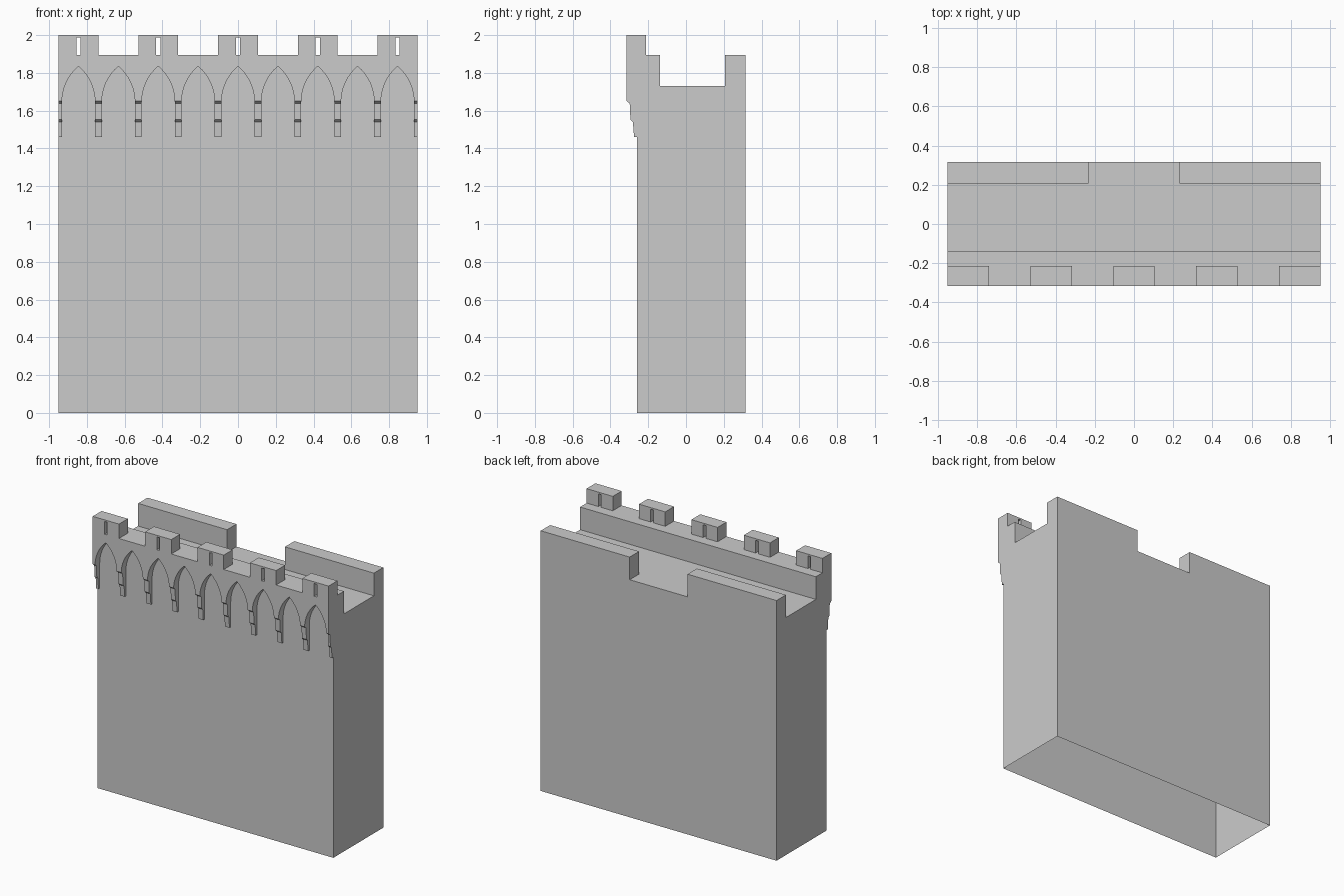
import bpy, bmesh, math

if "Cube" in bpy.data.objects:
    bpy.data.objects.remove(bpy.data.objects["Cube"])

HALF = 0.95            # half length of the wall
BAY = 2 * HALF / 9     # arch spacing, also merlon width


def prism(bm, points, axis, a, b):
    """Closed prism: a 2D profile extruded along x (points y,z) or y (points x,z)."""
    def place(p, t):
        return (t, p[0], p[1]) if axis == 'x' else (p[0], t, p[1])
    lo = [bm.verts.new(place(p, a)) for p in points]
    hi = [bm.verts.new(place(p, b)) for p in points]
    bm.faces.new(lo)
    bm.faces.new(hi[::-1])
    n = len(points)
    for i in range(n):
        j = (i + 1) % n
        bm.faces.new((lo[j], lo[i], hi[i], hi[j]))


def box(bm, x0, x1, y0, y1, z0, z1):
    prism(bm, [(x0, z0), (x1, z0), (x1, z1), (x0, z1)], 'y', y0, y1)


def finish(bm, name):
    bmesh.ops.recalc_face_normals(bm, faces=bm.faces)
    mesh = bpy.data.meshes.new(name)
    bm.to_mesh(mesh)
    bm.free()
    obj = bpy.data.objects.new(name, mesh)
    bpy.context.collection.objects.link(obj)
    return obj


# Wall body: side profile with stepped corbels, parapet, firing step and walkway
bm = bmesh.new()
prism(bm, [(-0.26, 0), (0.315, 0), (0.315, 1.895), (0.207, 1.895), (0.207, 1.73),
           (-0.138, 1.73), (-0.138, 1.895), (-0.213, 1.895), (-0.213, 2.0),
           (-0.315, 2.0), (-0.315, 1.652), (-0.298, 1.638), (-0.294, 1.552),
           (-0.281, 1.54), (-0.275, 1.46), (-0.26, 1.46)], 'x', -HALF, HALF)
wall = finish(bm, "castle_wall")

# Cutters
bm = bmesh.new()
# pointed arches between the corbels
hw, spring, rise = BAY / 2 - 0.018, 1.645, 0.19
radius = (hw * hw + rise * rise) / (2 * hw)
sweep = math.asin(rise / radius)
steps = 8
for i in range(9):
    cx = -HALF + (i + 0.5) * BAY
    side = [(hw - radius + radius * math.cos(sweep * k / steps),
             spring + radius * math.sin(sweep * k / steps)) for k in range(steps)]
    pts = [(cx + hw, 1.4)] + [(cx + x, z) for x, z in side] + [(cx, spring + rise)]
    pts += [(cx - x, z) for x, z in reversed(side)] + [(cx - hw, 1.4)]
    prism(bm, pts, 'y', -0.4, -0.26)
# gaps between merlons
for i in (1, 3, 5, 7):
    box(bm, -HALF + i * BAY, -HALF + (i + 1) * BAY, -0.4, -0.17, 1.895, 2.1)
# arrow slits through the merlons
for i in (0, 2, 4, 6, 8):
    cx = -HALF + (i + 0.5) * BAY
    box(bm, cx - 0.011, cx + 0.011, -0.4, -0.17, 1.895, 1.988)
# opening in the rear parapet
box(bm, -0.233, 0.233, 0.15, 0.4, 1.73, 2.1)
cutter = finish(bm, "cutter")
cutter.hide_render = True

mod = wall.modifiers.new("cut", 'BOOLEAN')
mod.operation = 'DIFFERENCE'
mod.solver = 'EXACT'
mod.object = cutter
bpy.context.view_layer.objects.active = wall
bpy.ops.object.modifier_apply(modifier=mod.name)
bpy.data.objects.remove(cutter)

# Open underside
bm = bmesh.new()
bm.from_mesh(wall.data)
bottom = [f for f in bm.faces if all(v.co.z < 1e-4 for v in f.verts)]
bmesh.ops.delete(bm, geom=bottom, context='FACES')
bm.to_mesh(wall.data)
bm.free()
